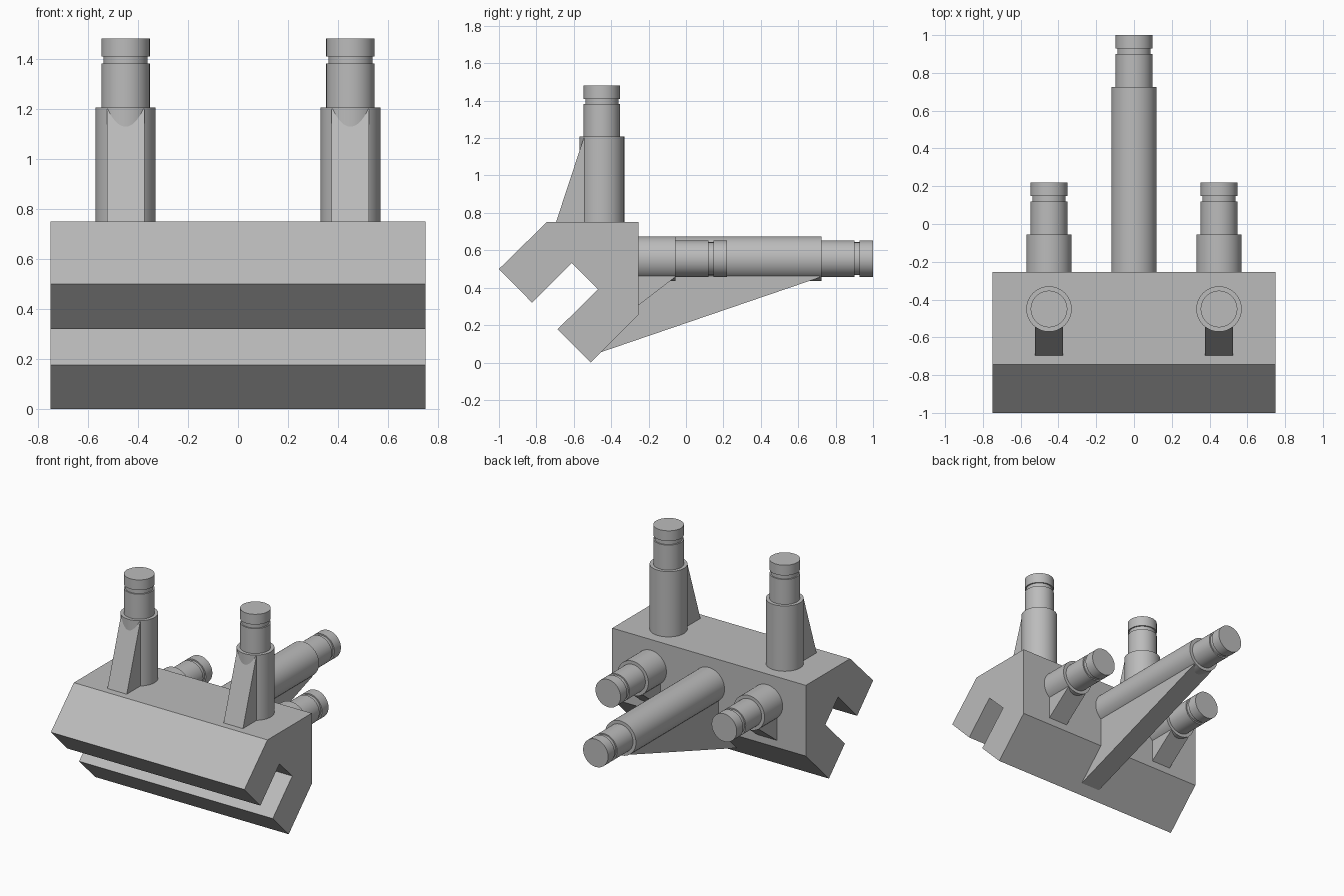
import bpy, math
from mathutils import Matrix, Vector

cube = bpy.data.objects.get("Cube")
if cube:
    bpy.data.objects.remove(cube, do_unlink=True)

# One plain grey material
GREY = (0.5, 0.5, 0.5, 1)
grey = bpy.data.materials.new("plain grey")
grey.use_nodes = True
grey.diffuse_color = GREY
grey.node_tree.nodes["Principled BSDF"].inputs["Base Color"].default_value = GREY

SEGMENTS = 64
POST_R, TIP_R, GROOVE_R = 0.12, 0.097, 0.088
TIP_LENGTH, GROOVE_FAR, GROOVE_NEAR = 0.275, 0.1, 0.072
SIDE_X, UPRIGHT_Y, PEG_Z = 0.45, -0.45, 0.555
BACK_Y, TOP_Z = -0.255, 0.75
GUSSET_WIDTH = 0.15


def add_object(name, verts, faces):
    mesh = bpy.data.meshes.new(name)
    mesh.from_pydata(verts, [], faces)
    mesh.materials.append(grey)
    obj = bpy.data.objects.new(name, mesh)
    bpy.context.collection.objects.link(obj)
    return obj


def extrude_profile(name, profile, width, x=0):
    """Extrude a clockwise (y, z) outline along x."""
    n = len(profile)
    verts = [(x + s * width / 2, y, z) for s in (-1, 1) for y, z in profile]
    faces = [tuple(range(n)), tuple(reversed(range(n, 2 * n)))]
    faces += [(i, i + n, (i + 1) % n + n, (i + 1) % n) for i in range(n)]
    return add_object(name, verts, faces)


def stepped_post(name, base, length, turn):
    """Turned post with a narrower, grooved tip; total length from base."""
    shoulder = length - TIP_LENGTH
    profile = [(POST_R, 0), (POST_R, shoulder), (TIP_R, shoulder),
               (TIP_R, length - GROOVE_FAR), (GROOVE_R, length - GROOVE_FAR),
               (GROOVE_R, length - GROOVE_NEAR), (TIP_R, length - GROOVE_NEAR),
               (TIP_R, length)]
    verts, faces, n = [], [], SEGMENTS
    for r, h in profile:
        for k in range(n):
            a = math.tau * k / n
            verts.append((r * math.cos(a), r * math.sin(a), h))
    for j in range(len(profile) - 1):
        for k in range(n):
            m = (k + 1) % n
            faces.append((j * n + k, j * n + m, (j + 1) * n + m, (j + 1) * n + k))
    faces.append(tuple(reversed(range(n))))
    faces.append(tuple(range(len(verts) - n, len(verts))))
    obj = add_object(name, verts, faces)
    obj.data.transform(Matrix.Translation(Vector(base)) @ Matrix.Rotation(turn, 4, "X"))
    bpy.ops.object.select_all(action="DESELECT")
    obj.select_set(True)
    bpy.context.view_layer.objects.active = obj
    bpy.ops.object.shade_smooth_by_angle(angle=math.radians(30))
    return obj


# Slotted block
extrude_profile("slotted_block", [
    (-1, 0.5), (-0.745, TOP_Z), (BACK_Y, TOP_Z), (BACK_Y, 0.255),
    (-0.51, 0), (-0.687, 0.177), (-0.47, 0.392), (-0.612, 0.532),
    (-0.823, 0.32)], 1.5)

# Upright posts and short rear pegs, each with its bracing gusset
BACKWARD = -math.pi / 2
for side, x in (("left", SIDE_X), ("right", -SIDE_X)):
    stepped_post(f"{side}_upright_post", (x, UPRIGHT_Y, TOP_Z), 0.732, 0)
    extrude_profile(f"{side}_upright_gusset", [
        (-0.695, TOP_Z), (-0.547, 1.2), (UPRIGHT_Y, 1.2), (UPRIGHT_Y, TOP_Z)],
        GUSSET_WIDTH, x)
    stepped_post(f"{side}_rear_peg", (x, BACK_Y, PEG_Z), 0.475, BACKWARD)
    extrude_profile(f"{side}_rear_gusset", [
        (BACK_Y, PEG_Z), (-0.06, PEG_Z), (-0.06, 0.455), (BACK_Y, 0.305)],
        GUSSET_WIDTH, x)

# Long central rear post with its deep gusset
stepped_post("long_rear_post", (0, BACK_Y, PEG_Z), 1.255, BACKWARD)
extrude_profile("long_rear_gusset", [
    (BACK_Y, PEG_Z), (0.715, PEG_Z), (0.715, 0.455), (-0.455, 0.055),
    (BACK_Y, 0.255)], GUSSET_WIDTH)
